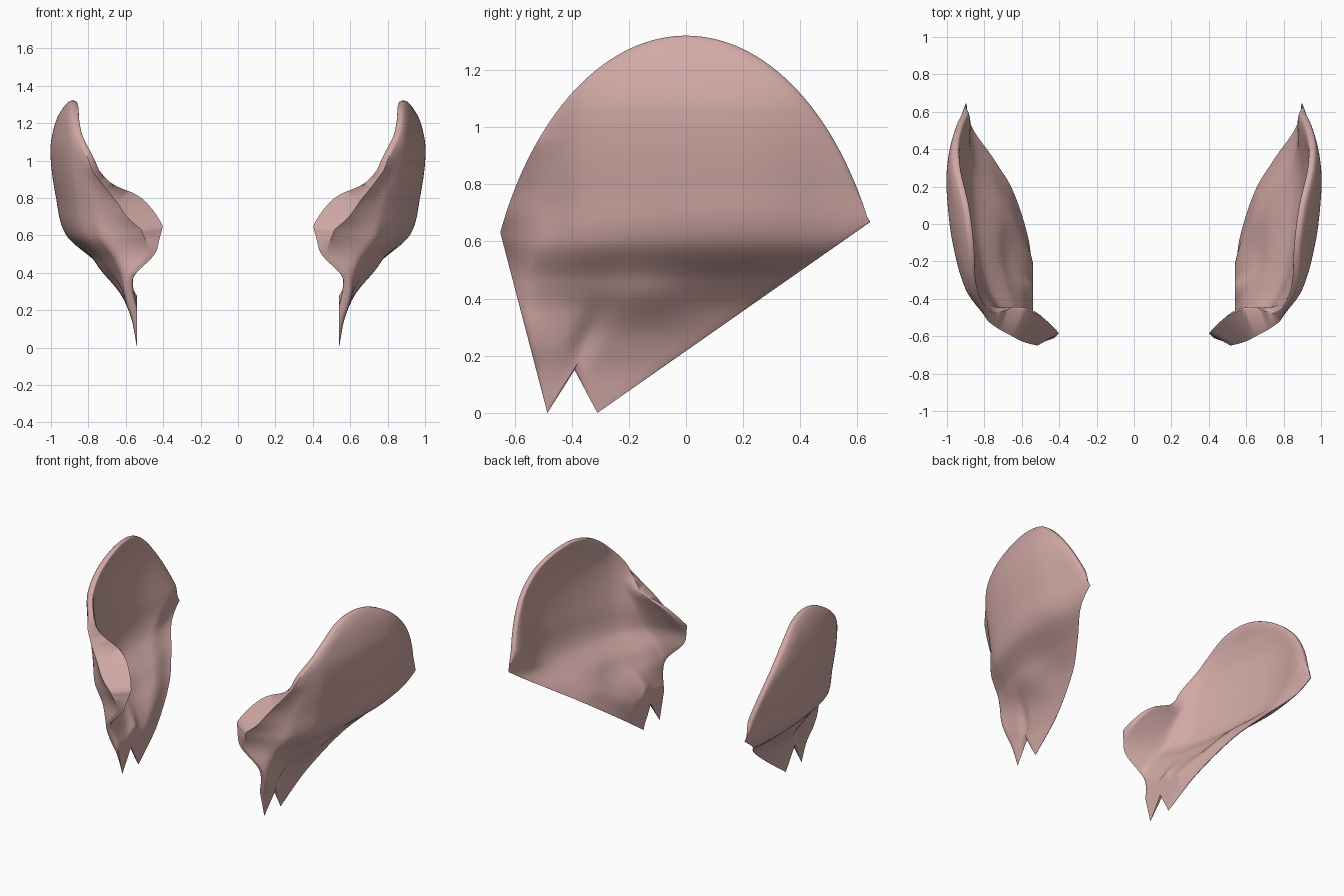
import bpy, bmesh, math

default = bpy.data.objects.get("Cube")
if default:
    bpy.data.objects.remove(default)

skin = bpy.data.materials.new("dusty_pink")
skin.use_nodes = True
pink = (0.64, 0.40, 0.38, 1)
skin.diffuse_color = pink
skin.node_tree.nodes["Principled BSDF"].inputs["Base Color"].default_value = pink
skin.node_tree.nodes["Principled BSDF"].inputs["Roughness"].default_value = 0.6


def curve(points):
    """Smooth function through (input, value) pairs."""
    n = len(points)
    slopes = []
    for i in range(n):
        a, b = points[max(i - 1, 0)], points[min(i + 1, n - 1)]
        slopes.append((b[1] - a[1]) / (b[0] - a[0]))

    def value(q):
        q = min(max(q, points[0][0]), points[-1][0])
        i = 0
        while i < n - 2 and q > points[i + 1][0]:
            i += 1
        (a, fa), (b, fb) = points[i], points[i + 1]
        h = b - a
        t = (q - a) / h
        s = t * t * (3 - 2 * t)
        return (fa + (fb - fa) * s + h * t * (1 - t) ** 2 * slopes[i]
                - h * t * t * (1 - t) * slopes[i + 1])
    return value


def smoothstep(a, b, q):
    t = min(max((q - a) / (b - a), 0), 1)
    return t * t * (3 - 2 * t)


def bump(q, middle, width):
    return math.exp(-((q - middle) / width) ** 2)


# Flare by height, bend from front to back, and steepness of the front lobe
flare = curve([(0, .54), (.17, .575), (.35, .66), (.46, .76), (.6, .915),
               (.8, .97), (1.05, 1), (1.2, .975), (1.32, .925)])
bend = curve([(-.65, -.26), (-.5, -.2), (-.35, -.1), (-.1, -.03),
              (.15, 0), (.3, 0), (.5, -.03), (.65, -.045)])
lobe_slope = curve([(.3, 0), (.4, 2), (.5, 2.4), (.62, 1.4),
                    (.7, .8), (.8, .5), (.95, 0)])


def past_crease(y, z):
    s = -.57 + (z - .4) * .27 - y
    return (s + math.hypot(s, .02)) / 2


def outer(y, z):
    x = flare(z) + bend(y) * smoothstep(.2, .75, z)
    x -= lobe_slope(z) * past_crease(y, z)
    # Swelling low on the side and the pleat above the notch
    x += .035 * bump(y, -.16, .17) * bump(z, .4, .09)
    x -= .02 * bump(y, -.39 + (z - .15) * .35, .045) * bump(z, .26, .1)
    return x


def skin_point(y, z, f, inner):
    """Point on either skin; f runs from the core (0) to the rim (1)."""
    lobe = min(1, past_crease(y, z) / .12)
    # Thins towards the tips and the slanting lower edge
    taper = min(1, .1 + z / .17) * (.2 + .8 * smoothstep(0, .18, z - .22 - .7 * y))
    rounding = 1 - math.sqrt(1 - max(0, (f - .92) / .08) ** 2 * .999)
    tuck = .018 * rounding * taper * (1 - lobe)
    x = outer(y, z) - tuck
    if inner:
        x -= .055 * taper - 2 * tuck
        x -= lobe * (.09 * bump(z, .68, .11) - .015)
        # The lobe curls backwards behind its front edge
        y += lobe * .14 * bump(z, .78, .17)
        z += lobe * .06 * bump(z, .74, .1)
    return (max(x, .54) if z < .36 else x), y, z


def line(a, b, count):
    return [(a[0] + (b[0] - a[0]) * i / count,
             a[1] + (b[1] - a[1]) * i / count) for i in range(count)]


# Side outline: rounded crown, slanting lower edge, two points with a notch
def outline():
    crown = []
    steps = 110
    start, end = math.asin(-.65 / .715), math.asin(.64 / .715)
    for i in range(steps):
        a = start + (end - start) * i / steps
        crown.append((.715 * math.sin(a), .14 + 1.18 * math.cos(a)))
    back = (.645, .668)
    tip_back, notch, tip_front = (-.31, 0), (-.39, .15), (-.485, 0)
    return (crown + line(back, tip_back, 56) + line(tip_back, notch, 10)
            + line(notch, tip_front, 10) + line(tip_front, crown[0], 40))


def shell(name, side):
    bm = bmesh.new()
    rim = outline()
    core = (-.2, .6)
    rings = 50
    edges = []
    for inner in (False, True):
        def vertex(y, z, f):
            x, y, z = skin_point(y, z, f, inner)
            return bm.verts.new((side * x, y, z))
        inside = [vertex(*core, 0)] * len(rim)
        for r in range(1, rings + 1):
            # Rings crowd together near the rim
            f = 1 - (1 - r / rings) ** 1.4
            ring = [vertex(core[0] + (y - core[0]) * f,
                           core[1] + (z - core[1]) * f, f) for y, z in rim]
            for i in range(len(rim)):
                j = (i + 1) % len(rim)
                if r == 1:
                    bm.faces.new((inside[0], ring[i], ring[j]))
                else:
                    bm.faces.new((inside[i], ring[i], ring[j], inside[j]))
            inside = ring
        edges.append(inside)
    # Rim joining the outer and inner skins
    a, b = edges
    for i in range(len(rim)):
        j = (i + 1) % len(rim)
        bm.faces.new((a[i], b[i], b[j], a[j]))
    bmesh.ops.recalc_face_normals(bm, faces=bm.faces)
    mesh = bpy.data.meshes.new(name)
    bm.to_mesh(mesh)
    bm.free()
    mesh.materials.append(skin)
    mesh.shade_smooth()
    mesh.set_sharp_from_angle(angle=math.radians(50))
    obj = bpy.data.objects.new(name, mesh)
    bpy.context.collection.objects.link(obj)


shell("left_shell", 1)
shell("right_shell", -1)
